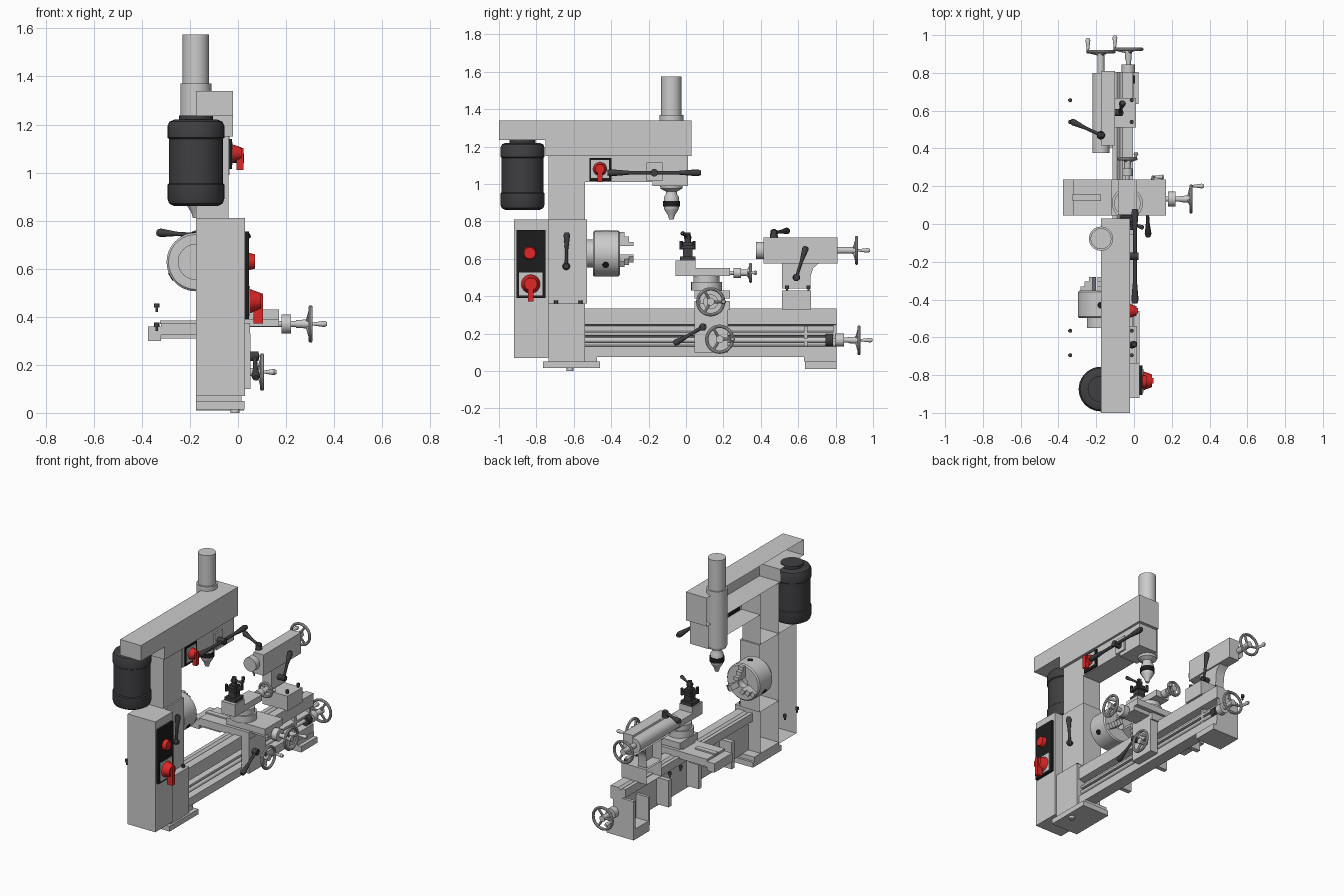
import bpy, bmesh, math
from mathutils import Vector, Matrix

def mat(name, c):
    m = bpy.data.materials.new(name)
    m.diffuse_color = (*c, 1)
    return m

DARK = mat("dark_plastic", (0.05, 0.05, 0.055))
BLACK = mat("black", (0.012, 0.012, 0.012))
RED = mat("red", (0.75, 0.02, 0.02))
MID = -0.175          # centre plane of the machine; housings are open there

def finish(name, bm, m=None):
    bmesh.ops.remove_doubles(bm, verts=bm.verts, dist=1e-5)
    bmesh.ops.recalc_face_normals(bm, faces=bm.faces)
    me = bpy.data.meshes.new(name)
    bm.to_mesh(me)
    bm.free()
    ob = bpy.data.objects.new(name, me)
    bpy.context.collection.objects.link(ob)
    if m:
        me.materials.append(m)
    return ob

def prism(name, pts, x0, x1, m=None, shell=False):
    """Extrude a (y, z) outline along x; a shell has no face on the x0 side."""
    bm = bmesh.new()
    a = [bm.verts.new((x0, y, z)) for y, z in pts]
    b = [bm.verts.new((x1, y, z)) for y, z in pts]
    bm.faces.new(b)
    if not shell:
        bm.faces.new(a)
    for i in range(len(a)):
        j = (i + 1) % len(a)
        bm.faces.new((a[i], a[j], b[j], b[i]))
    return finish(name, bm, m)

def box(name, x0, x1, y0, y1, z0, z1, m=None, shell=False):
    return prism(name, [(y0, z0), (y1, z0), (y1, z1), (y0, z1)], x0, x1, m, shell)

def lathe(name, pts, origin, axis, m=None, n=32):
    """Revolve (radius, height) points around an axis."""
    rot = Vector((0, 0, 1)).rotation_difference(Vector(axis)).to_matrix()
    o = Vector(origin)
    bm = bmesh.new()
    rings = [[bm.verts.new(o + rot @ Vector((r * math.cos(k * math.tau / n), r * math.sin(k * math.tau / n), h)))
              for k in range(n)] for r, h in pts]
    for p, q in zip(rings, rings[1:]):
        for k in range(n):
            bm.faces.new((p[k], p[(k + 1) % n], q[(k + 1) % n], q[k]))
    return finish(name, bm, m)

def cyl(name, p0, p1, r, r2=None, m=None, n=24):
    d = Vector(p1) - Vector(p0)
    L = d.length
    return lathe(name, [(0, 0), (r, 0), (r if r2 is None else r2, L), (0, L)], p0, d.normalized(), m, n)

def wheel(name, c, axis, hdir, r, handle=0.06):
    """Dished handwheel: rim centre at c, hub set back, crank handle."""
    c, w, u = Vector(c), Vector(axis), Vector(hdir)
    v = w.cross(u)
    bpy.ops.mesh.primitive_torus_add(major_segments=40, minor_segments=10, major_radius=r - 0.009, minor_radius=0.009,
                                     location=c, rotation=Matrix((u, v, w)).transposed().to_euler())
    bpy.context.object.name = name + "_rim"
    cyl(name + "_hub", c - w * 0.06, c + w * 0.008, 0.016, 0.02)
    for k in range(3):
        a = k * math.tau / 3
        cyl(name + "_spoke", c - w * 0.015, c + (u * math.cos(a) + v * math.sin(a)) * (r - 0.009), 0.009, 0.007, n=10)
    h = c + u * (r - 0.009)
    lathe(name + "_handle", [(0, 0), (0.006, 0), (0.007, 0.015), (0.013, handle - 0.01), (0.008, handle), (0, handle)],
          h, w, n=14)

def lever(name, p0, p1, r=0.009, tip=0.018):
    """Tapered dark handle with a pivot boss."""
    d = Vector(p1) - Vector(p0)
    L = d.length
    lathe(name, [(0, 0), (r, 0), (r, L * 0.5), (tip, L * 0.92), (tip * 0.7, L), (0, L)], p0, d.normalized(), DARK, 14)
    lathe(name + "_boss", [(0, -0.02), (0.014, -0.016), (0.02, 0), (0.014, 0.016), (0, 0.02)], p0, (1, 0, 0), DARK, 14)

# Housings (open on the centre plane)
box("drive_cabinet", MID, 0.03, -0.92, -0.735, 0.07, 0.81, shell=True)
box("headstock_base", MID, 0.015, -0.735, -0.54, 0.05, 0.36, shell=True)
box("headstock", MID, -0.03, -0.735, -0.53, 0.36, 0.81, shell=True)
box("column", MID, -0.04, -0.735, -0.54, 0.81, 1.15, shell=True)
prism("top_arm", [(-1, 1.235), (-0.75, 1.235), (-0.75, 1.15), (0.03, 1.15), (0.03, 1.34), (-1, 1.34)],
      MID, -0.02, shell=True)
prism("drill_head", [(-0.54, 1.01), (-0.18, 1.01), (-0.18, 0.99), (0.01, 0.99), (0.01, 1.15), (-0.54, 1.15)],
      MID, -0.035, shell=True)

# Motor
lathe("motor", [(0, 0), (0.09, 0), (0.112, 0.012), (0.118, 0.03), (0.118, 0.09), (0.112, 0.095), (0.112, 0.28),
                (0.118, 0.285), (0.118, 0.335), (0.11, 0.352), (0.09, 0.36), (0.07, 0.36), (0.07, 0.378), (0, 0.378)],
      (MID, -0.874, 0.86), (0, 0, 1), DARK, 40)

# Drill quill and chuck
cyl("quill_tube", (MID, -0.078, 1.0), (MID, -0.078, 1.575), 0.055, n=40)
cyl("quill_sleeve", (MID, -0.078, 0.99), (MID, -0.078, 1.37), 0.064, n=40)
lathe("drill_chuck", [(0, 0), (0.012, 0), (0.02, 0.025), (0.036, 0.05), (0.04, 0.06), (0.04, 0.12), (0.03, 0.135),
                      (0.03, 0.15), (0.058, 0.165), (0.062, 0.185), (0, 0.185)], (MID, -0.078, 0.81), (0, 0, 1))
cyl("drill_chuck_ring", (MID, -0.078, 0.88), (MID, -0.078, 0.91), 0.046, m=BLACK)
box("feed_plate", -0.035, -0.025, -0.21, -0.125, 1.015, 1.115)
cyl("feed_hub", (-0.03, -0.17, 1.06), (0.025, -0.17, 1.06), 0.02, m=DARK)
for s in (-1, 1):
    lever("feed_lever", (0.005, -0.17, 1.06), (0.005, -0.17 + s * 0.25, 1.06), 0.01, 0.019)

# Control panels and switches
box("lower_panel", 0.03, 0.045, -0.905, -0.75, 0.39, 0.755, BLACK)
cyl("stop_button", (0.045, -0.835, 0.63), (0.07, -0.835, 0.63), 0.036, 0.03, RED)
box("upper_panel", -0.04, -0.026, -0.517, -0.398, 1.015, 1.14, BLACK)
for nm, x, y, z, r, L in (("lower_switch", 0.045, -0.83, 0.465, 0.052, 0.05), ("upper_switch", -0.026, -0.46, 1.08, 0.038, 0.04)):
    box(nm + "_plate", x, x + 0.004, y - r - 0.01, y + r + 0.01, z - r - 0.01, z + r + 0.01)
    cyl(nm + "_knob", (x, y, z), (x + L, y, z), r, r * 0.65, RED)
    box(nm + "_grip", x + 0.02, x + L + 0.008, y - 0.014, y + 0.014, z - r * 1.8, z + r * 0.6, RED)
lever("headstock_lever", (-0.01, -0.64, 0.56), (0.0, -0.637, 0.74))

# Lathe chuck with three stepped jaws
CZ = 0.628
cyl("spindle_flange", (MID, -0.55, CZ), (MID, -0.49, CZ), 0.075, n=40)
lathe("lathe_chuck", [(0, 0), (0.114, 0), (0.122, 0.008), (0.122, 0.137), (0.114, 0.145), (0.035, 0.145), (0.035, 0.1),
                      (0, 0.1)], (MID, -0.498, CZ), (0, 1, 0), n=48)
for deg in (-30, 90, 210):
    a = math.radians(deg)
    T = Matrix.Translation((MID, 0, CZ)) @ Matrix.Rotation(-a, 4, 'Y')
    for r0, r1, y1 in ((0.04, 0.115, -0.33), (0.04, 0.09, -0.305), (0.04, 0.063, -0.28)):
        box("chuck_jaw", r0, r1, -0.36, y1, -0.018, 0.018).data.transform(T)
    cyl("chuck_key_socket", (0.115, -0.43, 0), (0.124, -0.43, 0), 0.018, m=BLACK).data.transform(T)

# Bed: rail section swept along y, cross ribs, feet
rail = [(-0.115, 0.335), (-0.09, 0.335), (-0.075, 0.322), (-0.06, 0.335), (-0.005, 0.335), (-0.005, 0.25), (-0.05, 0.24),
        (-0.05, 0.215), (-0.02, 0.205), (-0.02, 0.19), (-0.055, 0.185), (-0.055, 0.14), (-0.005, 0.13), (-0.005, 0.075),
        (-0.085, 0.075), (-0.085, 0.27), (-0.115, 0.28)]
bed = prism("bed_rail", rail, -0.54, 0.805)
bed.data.transform(Matrix(((0, 1, 0, 0), (1, 0, 0, 0), (0, 0, 1, 0), (0, 0, 0, 1))))
bed.data.flip_normals()
for y in (-0.25, 0.1, 0.42):
    box("bed_rib", MID, -0.08, y - 0.015, y + 0.015, 0.09, 0.27)
box("bed_end_plate", MID, -0.02, 0.785, 0.805, 0.06, 0.27)
box("bed_end_block", MID, -0.02, 0.63, 0.65, 0.06, 0.24)
box("tail_foot", MID, 0.025, 0.635, 0.805, 0.01, 0.05)
box("tail_foot_riser", MID, 0.0, 0.63, 0.805, 0.05, 0.08)
box("head_foot", MID, 0.028, -0.765, -0.46, 0.015, 0.05)
box("head_foot_riser", MID, 0.0, -0.735, -0.475, 0.05, 0.08)
cyl("levelling_bolt", (-0.012, -0.62, 0), (-0.012, -0.62, 0.07), 0.019)

# Lead screw with handwheel
cyl("lead_screw", (-0.03, -0.54, 0.165), (-0.03, 0.9, 0.165), 0.013)
cyl("lead_screw_nut", (-0.03, 0.745, 0.165), (-0.03, 0.785, 0.165), 0.034, m=DARK)
cyl("lead_screw_collar", (-0.03, 0.80, 0.165), (-0.03, 0.845, 0.165), 0.035)
wheel("lead_wheel", (-0.03, 0.925, 0.165), (0, 1, 0), (-1, 0, 0), 0.08, 0.072)

# Carriage: saddle, apron, cross slide
box("saddle", -0.32, 0.05, 0.045, 0.235, 0.325, 0.375)
box("saddle_rear", -0.375, -0.32, 0.045, 0.235, 0.30, 0.36)
box("saddle_rear_web", -0.33, MID, 0.06, 0.22, 0.31, 0.33)
box("saddle_slot_strip", -0.325, MID, 0.122, 0.156, 0.37, 0.384)
box("cross_way", -0.12, 0.17, 0.075, 0.205, 0.36, 0.39)
box("cross_slide", -0.12, 0.17, 0.045, 0.235, 0.387, 0.43)
box("apron", -0.005, 0.052, 0.045, 0.225, 0.10, 0.33)
cyl("cross_screw", (0.03, 0.132, 0.37), (0.28, 0.132, 0.37), 0.013)
cyl("cross_collar", (0.18, 0.132, 0.37), (0.22, 0.132, 0.37), 0.04)
wheel("cross_wheel", (0.302, 0.132, 0.37), (1, 0, 0), (0, 1, 0), 0.078, 0.068)
wheel("apron_wheel", (0.1, 0.18, 0.17), (1, 0, 0), (0, 1, 0), 0.078)
lever("apron_lever", (0.07, 0.09, 0.235), (0.075, -0.065, 0.145))
cyl("apron_lever_shaft", (0.04, 0.09, 0.235), (0.085, 0.09, 0.235), 0.02, m=DARK)

# Compound slide and tool post
CX = -0.035
cyl("swivel_base", (CX, 0.11, 0.43), (CX, 0.11, 0.475), 0.082, n=40)
cyl("swivel_neck", (CX, 0.11, 0.475), (CX, 0.11, 0.51), 0.07, n=40)
prism("compound_slide", [(-0.055, 0.508), (0.235, 0.508), (0.235, 0.55), (0.05, 0.55), (0.05, 0.59), (-0.055, 0.59)],
      CX - 0.05, CX + 0.05)
cyl("compound_screw", (CX, 0.23, 0.525), (CX, 0.33, 0.525), 0.011)
cyl("compound_collar", (CX, 0.255, 0.525), (CX, 0.295, 0.525), 0.027)
wheel("compound_wheel", (CX, 0.345, 0.525), (0, 1, 0), (1, 0, 0), 0.054, 0.035)
box("tool_post_base", CX - 0.042, CX + 0.042, -0.032, 0.05, 0.59, 0.612, DARK)
box("tool_post_core", CX - 0.025, CX + 0.025, -0.016, 0.034, 0.61, 0.69, DARK)
box("tool_post_top", CX - 0.04, CX + 0.04, -0.03, 0.048, 0.655, 0.672, DARK)
for sx in (-1, 1):
    for y in (-0.025, 0.043):
        cyl("tool_bolt", (CX + sx * 0.034, y, 0.65), (CX + sx * 0.034, y, 0.695), 0.009, m=DARK, n=8)
cyl("tool_post_stud", (CX, 0.009, 0.68), (CX, 0.009, 0.74), 0.018, 0.014, DARK)
lever("tool_post_lever", (CX, 0.009, 0.715), (CX + 0.085, -0.02, 0.738), 0.007, 0.012)

# Tailstock (half housing around a full barrel)
TZ = 0.645
prism("tailstock_body", [(0.415, 0.575), (0.81, 0.575), (0.81, 0.715), (0.415, 0.715)], MID, -0.10, shell=True)
prism("tailstock_neck", [(0.512, 0.44), (0.665, 0.44), (0.667, 0.51), (0.68, 0.55), (0.71, 0.576), (0.512, 0.576)],
      MID, -0.11, shell=True)
box("tailstock_base", MID, 0.01, 0.512, 0.667, 0.33, 0.43, shell=True)
cyl("tailstock_barrel", (MID, 0.375, TZ), (MID, 0.80, TZ), 0.046, n=36)
cyl("tailstock_screw", (MID, 0.80, TZ), (MID, 0.89, TZ), 0.018)
wheel("tailstock_wheel", (MID, 0.912, TZ), (0, 1, 0), (-1, 0, 0), 0.078, 0.072)
cyl("barrel_lock_stud", (MID, 0.47, 0.71), (MID, 0.47, 0.75), 0.022, 0.018, DARK)
lever("barrel_lock_lever", (MID, 0.47, 0.74), (-0.335, 0.545, 0.75))
cyl("clamp_stud", (-0.11, 0.59, 0.5), (-0.06, 0.59, 0.5), 0.018, m=DARK)
lever("clamp_lever", (-0.075, 0.59, 0.5), (-0.06, 0.642, 0.665))

# Hold-down bolts, mirrored across the centre plane
for x in (-0.338, -0.012):
    for y, z in ((-0.695, 0.34), (-0.565, 0.34), (0.54, 0.42), (0.655, 0.42)):
        cyl("hold_down_shank", (x, y, z), (x, y, z + 0.02), 0.006, m=DARK, n=12)
        cyl("hold_down_bolt", (x, y, z + 0.018), (x, y, z + 0.036), 0.011, m=DARK, n=12)

bpy.ops.object.select_all(action='SELECT')
bpy.context.view_layer.objects.active = bed
bpy.ops.object.shade_smooth_by_angle(angle=math.radians(35))
